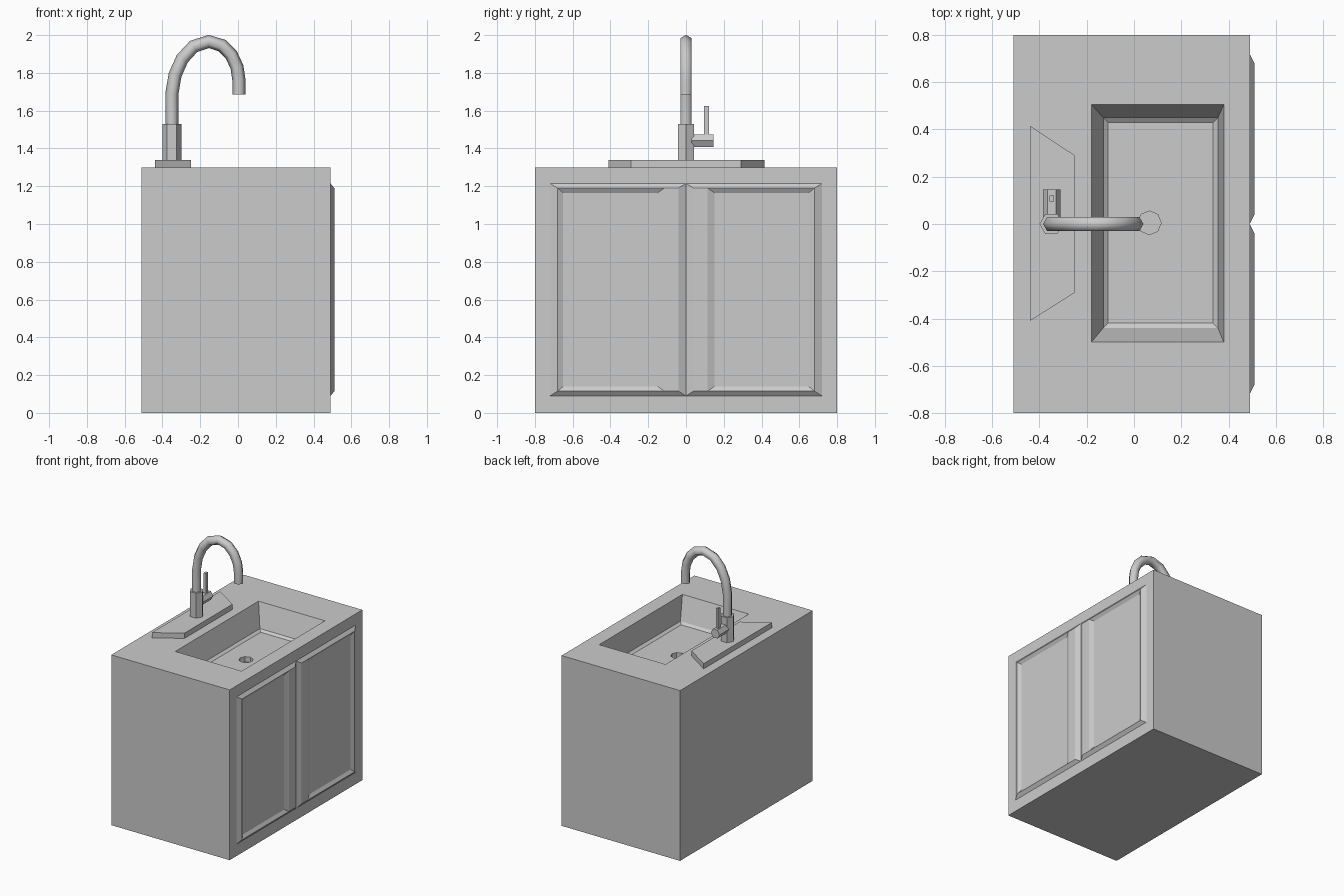
import bpy
from math import cos, sin, pi, atan2
from mathutils import Vector
import bmesh

if "Cube" in bpy.data.objects:
    bpy.data.objects.remove(bpy.data.objects["Cube"])


def loft(name, rings, smooth=None):
    """Skin a stack of equal-length point rings and cap both ends."""
    bm = bmesh.new()
    rows = [[bm.verts.new(p) for p in ring] for ring in rings]
    n = len(rows[0])
    for a, b in zip(rows, rows[1:]):
        for i in range(n):
            j = (i + 1) % n
            bm.faces.new((a[i], a[j], b[j], b[i]))
    bm.faces.new(rows[0][::-1])
    bm.faces.new(rows[-1])
    bmesh.ops.recalc_face_normals(bm, faces=bm.faces)
    mesh = bpy.data.meshes.new(name)
    bm.to_mesh(mesh)
    bm.free()
    ob = bpy.data.objects.new(name, mesh)
    bpy.context.collection.objects.link(ob)
    if smooth:
        bpy.ops.object.select_all(action='DESELECT')
        bpy.context.view_layer.objects.active = ob
        ob.select_set(True)
        bpy.ops.object.shade_smooth_by_angle(angle=smooth)
    return ob


def rect(x0, x1, y0, y1, z):
    return [(x0, y0, z), (x1, y0, z), (x1, y1, z), (x0, y1, z)]


def prism(name, centre, u, v, axis, radius, sides):
    """Regular prism running from centre along axis; u and v span its section."""
    c, u, v, axis = map(Vector, (centre, u, v, axis))
    ring = [c + radius * (u * cos(2 * pi * i / sides) + v * sin(2 * pi * i / sides))
            for i in range(sides)]
    return loft(name, [ring, [p + axis for p in ring]])


# Cabinet body with the basin sunk into its top
cabinet = loft("cabinet_with_basin", [
    rect(-0.51, 0.49, -0.8, 0.8, 0),
    rect(-0.51, 0.49, -0.8, 0.8, 1.3),
    rect(-0.18, 0.38, -0.5, 0.505, 1.3),
    rect(-0.13, 0.355, -0.44, 0.45, 1.125),
    rect(-0.11, 0.335, -0.42, 0.43, 1.11),
])

# Drain hole in the basin floor
cutter = prism("drain_cutter", (0.065, 0.005, 1.07), (1, 0, 0), (0, 1, 0), (0, 0, 0.08), 0.05, 8)
cutter.hide_render = True
cutter.hide_set(True)
cut = cabinet.modifiers.new("drain", 'BOOLEAN')
cut.operation = 'DIFFERENCE'
cut.solver = 'EXACT'
cut.object = cutter


# Two doors: sloped outer edge, raised frame, recessed panel
def door_ring(side, x, y0, y1, z0, z1):
    return [(x, side * y, z) for y, z in ((y0, z0), (y1, z0), (y1, z1), (y0, z1))]


for side, label in ((-1, "left_door"), (1, "right_door")):
    loft(label, [
        door_ring(side, 0.485, 0.0, 0.72, 0.09, 1.215),
        door_ring(side, 0.49, 0.0, 0.72, 0.09, 1.215),
        door_ring(side, 0.51, 0.04, 0.68, 0.115, 1.19),
        door_ring(side, 0.51, 0.115, 0.68, 0.115, 1.19),
        door_ring(side, 0.495, 0.15, 0.65, 0.14, 1.165),
    ])

# Tap deck plate
plate = [(-0.44, -0.41), (-0.25, -0.29), (-0.25, 0.29), (-0.44, 0.415)]
loft("tap_plate", [[(x, y, z) for x, y in plate] for z in (1.3, 1.34)])

# Tap body, valve and lever
prism("tap_body", (-0.35, 0, 1.34), (1, 0, 0), (0, 1, 0), (0, 0, 0.19), 0.05, 6)
prism("tap_valve", (-0.348, 0.03, 1.441), (1, 0, 0), (0, 0, 1), (0, 0.115, 0), 0.037, 6)
loft("tap_lever", [rect(-0.357, -0.338, 0.095, 0.121, z) for z in (1.46, 1.625)])

# Gooseneck spout swept along a path in the xz plane
path = [(-0.35, 1.53), (-0.35, 1.69), (-0.333, 1.79), (-0.295, 1.875), (-0.235, 1.94),
        (-0.155, 1.966), (-0.085, 1.945), (-0.035, 1.895), (-0.005, 1.83), (0.005, 1.76),
        (0.005, 1.685)]
rings = []
for i, (x, z) in enumerate(path):
    ax, az = path[max(i - 1, 0)]
    bx, bz = path[min(i + 1, len(path) - 1)]
    t = atan2(bz - az, bx - ax)
    rings.append([(x - 0.035 * cos(k * pi / 3) * sin(t), 0.035 * sin(k * pi / 3),
                   z + 0.035 * cos(k * pi / 3) * cos(t)) for k in range(6)])
loft("tap_spout", rings, smooth=1.2)
